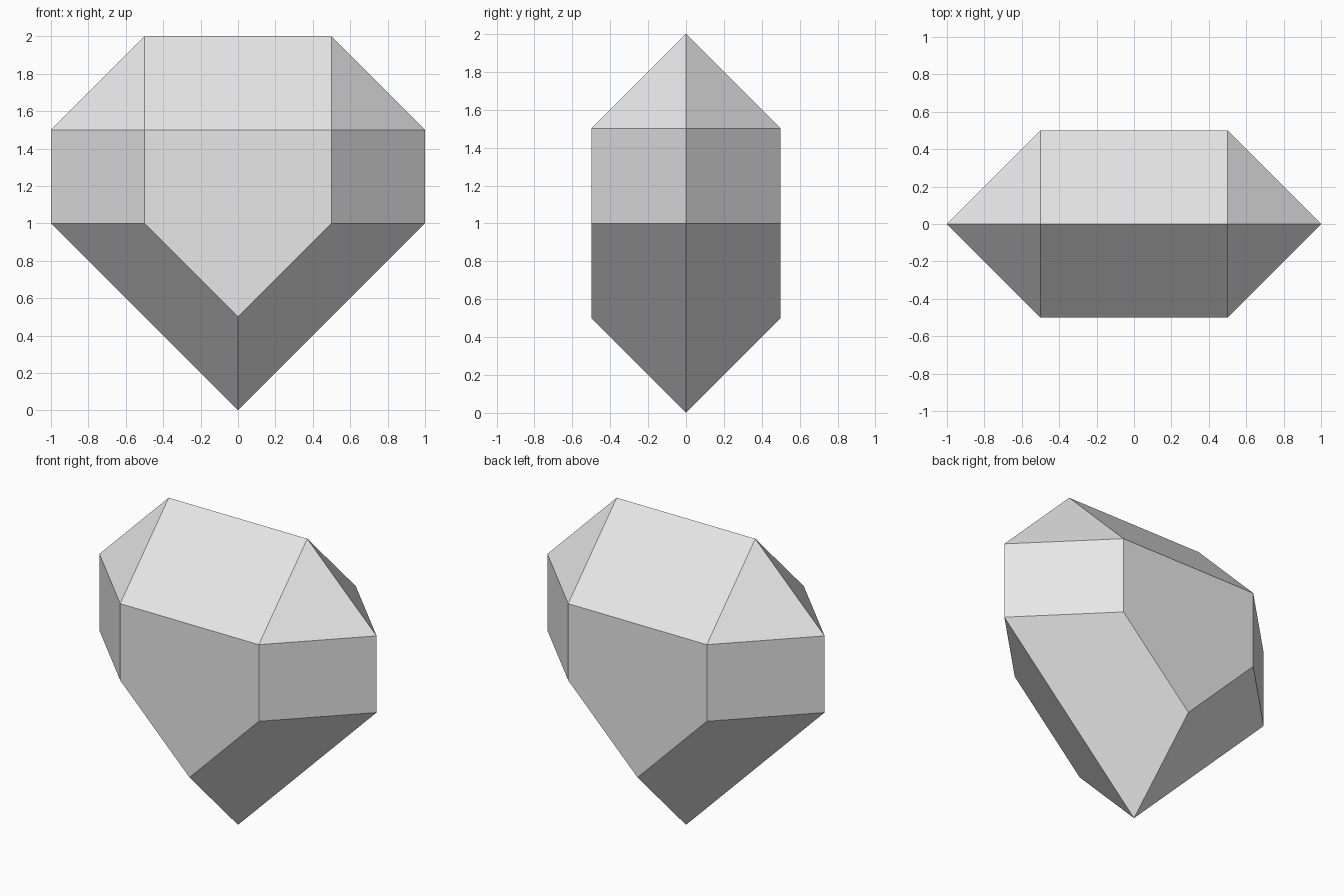
import bpy
import bmesh
import math

cube = bpy.data.objects.get("Cube")
if cube:
    bpy.data.objects.remove(cube, do_unlink=True)

# Single stone colour
stone = bpy.data.materials.new("pale_grey")
stone.use_nodes = True
grey = (0.8, 0.8, 0.8, 1.0)
stone.diffuse_color = grey
stone.node_tree.nodes["Principled BSDF"].inputs["Base Color"].default_value = grey

# Corners of one quarter of the gem, mirrored across x and y
quarter = [
    (0.5, 0, 2),                        # roof ridge end
    (1, 0, 1.5), (0.5, 0.5, 1.5),       # upper girdle
    (1, 0, 1), (0.5, 0.5, 1),           # lower girdle
    (0, 0.5, 0.5),                      # tip of the front and back facets
    (0, 0, 0),                          # bottom point
]
corners = {(sx * x, sy * y, z) for x, y, z in quarter
           for sx in (1, -1) for sy in (1, -1)}

# Wrap the corners in flat facets and merge coplanar triangles
bm = bmesh.new()
for corner in sorted(corners):
    bm.verts.new(corner)
bmesh.ops.convex_hull(bm, input=bm.verts[:])
bmesh.ops.dissolve_limit(bm, angle_limit=math.radians(1),
                         verts=bm.verts[:], edges=bm.edges[:])
bmesh.ops.recalc_face_normals(bm, faces=bm.faces[:])

mesh = bpy.data.meshes.new("faceted_gem")
bm.to_mesh(mesh)
bm.free()
mesh.materials.append(stone)
gem = bpy.data.objects.new("faceted_gem", mesh)
bpy.context.collection.objects.link(gem)
